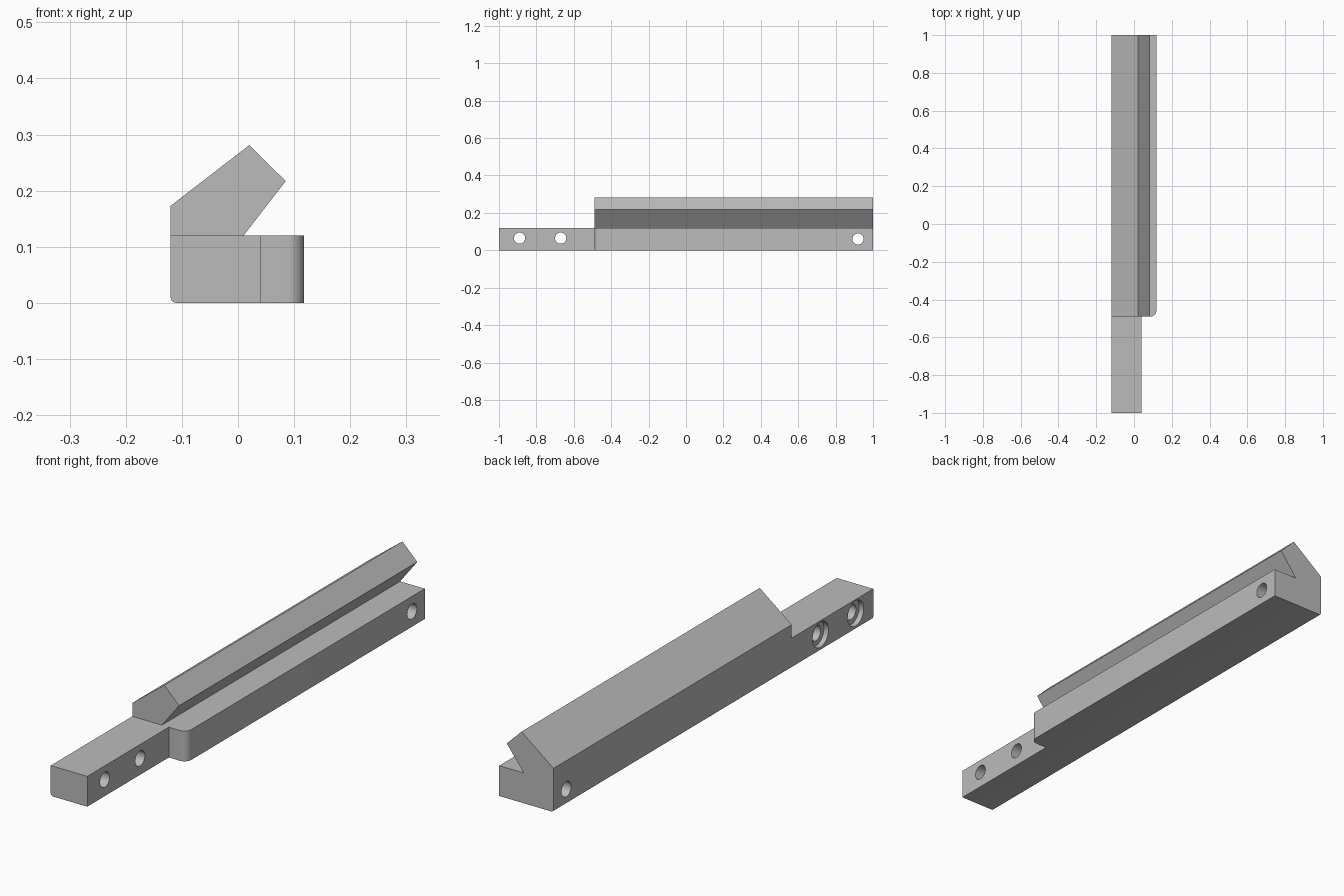
import bpy
import bmesh
from math import radians, sin, cos, pi
from mathutils import Matrix, Vector

cube = bpy.data.objects.get("Cube")
if cube:
    bpy.data.objects.remove(cube, do_unlink=True)

grey = bpy.data.materials.new("plain grey")
grey.use_nodes = True
grey.diffuse_color = (0.5, 0.5, 0.5, 1)
grey.node_tree.nodes["Principled BSDF"].inputs["Base Color"].default_value = (0.5, 0.5, 0.5, 1)


def finish(bm, name):
    bmesh.ops.recalc_face_normals(bm, faces=bm.faces[:])
    mesh = bpy.data.meshes.new(name)
    bm.to_mesh(mesh)
    bm.free()
    mesh.materials.append(grey)
    obj = bpy.data.objects.new(name, mesh)
    bpy.context.collection.objects.link(obj)
    return obj


def prism(name, points, direction):
    """Extrude a closed outline along a vector."""
    bm = bmesh.new()
    face = bm.faces.new([bm.verts.new(p) for p in points])
    ext = bmesh.ops.extrude_face_region(bm, geom=[face])
    moved = [v for v in ext["geom"] if isinstance(v, bmesh.types.BMVert)]
    bmesh.ops.translate(bm, verts=moved, vec=Vector(direction))
    return finish(bm, name)


def drill(name, y, z, radius, x0, x1):
    """Round cutter along x."""
    bm = bmesh.new()
    place = Matrix.Translation(((x0 + x1) / 2, y, z)) @ Matrix.Rotation(pi / 2, 4, "Y")
    bmesh.ops.create_cone(bm, cap_ends=True, segments=40, radius1=radius,
                          radius2=radius, depth=x1 - x0, matrix=place)
    return finish(bm, name)


def cut(target, cutter):
    cutter.hide_render = True
    mod = target.modifiers.new("cut", "BOOLEAN")
    mod.operation = "DIFFERENCE"
    mod.solver = "EXACT"
    mod.object = cutter
    bpy.context.view_layer.objects.active = target
    bpy.ops.object.modifier_apply(modifier=mod.name)
    bpy.data.objects.remove(cutter, do_unlink=True)


def arc(cx, cy, r, start, end, steps=8):
    angles = [radians(start + (end - start) * i / steps) for i in range(steps + 1)]
    return [(cx + r * cos(a), cy + r * sin(a)) for a in angles]


LEFT, RIGHT, TOP, STEP = -0.12, 0.118, 0.12, -0.49

# Full-length rail section with the overhanging ridge and a rounded lower edge
section = arc(LEFT + 0.01, 0.01, 0.01, 180, 270, 6) + [
    (RIGHT, 0), (RIGHT, TOP), (0.01, TOP), (0.085, 0.217),
    (0.02, 0.281), (LEFT, 0.173)]
rail = prism("clamp_rail", [(x, -1, z) for x, z in section], (0, 2, 0))

# Remove the ridge above the front tang
cut(rail, prism("ridge_cutter", [(-0.3, -1.2, TOP), (0.3, -1.2, TOP),
                                 (0.3, STEP, TOP), (-0.3, STEP, TOP)], (0, 0, 0.4)))

# Narrow the tang and round the shoulder
shoulder = [(0.04, -1.2), (0.04, STEP)] + arc(RIGHT - 0.03, STEP + 0.03, 0.03, 270, 360)
shoulder += [(0.3, STEP + 0.03), (0.3, -1.2)]
cut(rail, prism("tang_cutter", [(x, y, -0.1) for x, y in shoulder], (0, 0, 0.3)))

# Cross holes, the two front ones counterbored on the outer side
for y, z in ((-0.89, 0.065), (-0.67, 0.065), (0.92, 0.06)):
    cut(rail, drill("hole_cutter", y, z, 0.03, -0.3, 0.3))
    if y < 0:
        cut(rail, drill("counterbore_cutter", y, z, 0.05, -0.3, LEFT + 0.02))

bpy.ops.object.select_all(action="DESELECT")
rail.select_set(True)
bpy.context.view_layer.objects.active = rail
bpy.ops.object.shade_smooth_by_angle(angle=radians(30))
